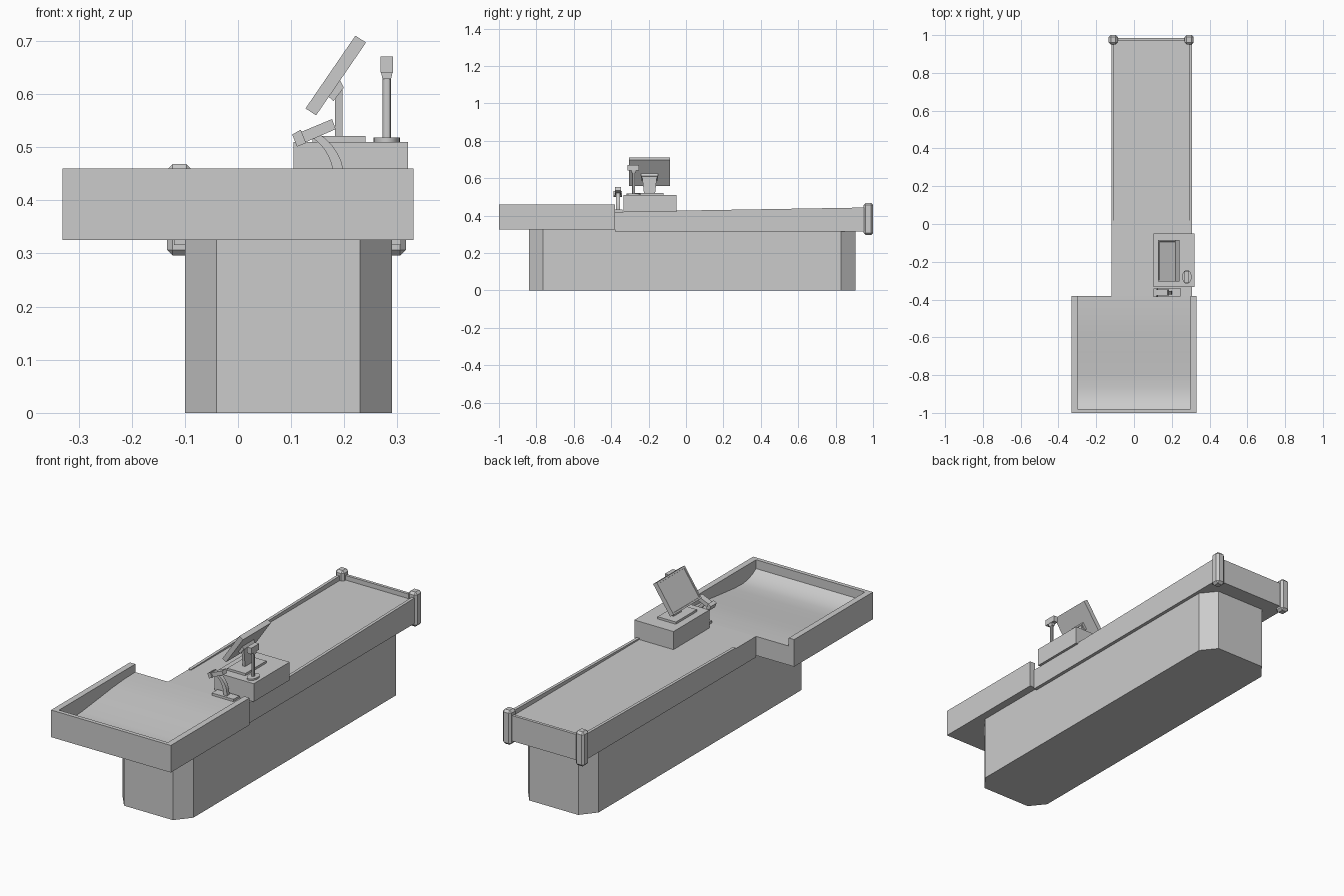
import bpy, bmesh, math
from mathutils import Vector

if "Cube" in bpy.data.objects:
    bpy.data.objects.remove(bpy.data.objects["Cube"])


def prism(name, profile, axis, lo, hi):
    """Extrude a 2D profile along an axis: x takes (y,z), y takes (x,z), z takes (x,y)."""
    def place(a, b, t):
        return {'x': (t, a, b), 'y': (a, t, b), 'z': (a, b, t)}[axis]
    bm = bmesh.new()
    face = bm.faces.new([bm.verts.new(place(a, b, lo)) for a, b in profile])
    ext = bmesh.ops.extrude_face_region(bm, geom=[face])
    shift = Vector(place(0, 0, hi - lo))
    for v in [g for g in ext['geom'] if isinstance(g, bmesh.types.BMVert)]:
        v.co += shift
    bmesh.ops.recalc_face_normals(bm, faces=bm.faces)
    me = bpy.data.meshes.new(name)
    bm.to_mesh(me)
    bm.free()
    ob = bpy.data.objects.new(name, me)
    bpy.context.collection.objects.link(ob)
    return ob


def box(name, x0, x1, y0, y1, z0, z1, bevel=0):
    ob = prism(name, [(x0, y0), (x1, y0), (x1, y1), (x0, y1)], 'z', z0, z1)
    if bevel:
        m = ob.modifiers.new('bevel', 'BEVEL')
        m.width, m.segments = bevel, 1
    return ob


def smooth(ob, angle=30):
    bpy.ops.object.select_all(action='DESELECT')
    ob.select_set(True)
    bpy.context.view_layer.objects.active = ob
    bpy.ops.object.shade_smooth_by_angle(angle=math.radians(angle))


# Base cabinet with cut corners
x0, x1, y0, y1, cx, cy = -0.10, 0.29, -0.84, 0.905, 0.06, 0.075
prism('base_cabinet', [(x0 + cx, y0), (x1 - cx, y0), (x1, y0 + cy), (x1, y1 - cy),
                       (x1 - cx, y1), (x0 + cx, y1), (x0, y1 - cy), (x0, y0 + cy)],
      'z', 0, 0.325)

# Conveyor body with rising side rails and end rail
box('conveyor_body', -0.12, 0.307, -0.38, 0.985, 0.316, 0.42)
for name, a, b in (('left_rail', -0.12, -0.105), ('right_rail', 0.292, 0.307)):
    prism(name, [(-0.22, 0.42), (0.985, 0.42), (0.985, 0.444), (-0.22, 0.424)], 'x', a, b)
box('end_rail', -0.105, 0.292, 0.970, 0.985, 0.42, 0.443)

# End bumper posts
for name, x in (('left_bumper', -0.11), ('right_bumper', 0.292)):
    box(name, x - 0.024, x + 0.024, 0.95, 1.0, 0.296, 0.468, 0.011)

# Bagging tray: U-shaped wall and dished floor
prism('tray_wall', [(-0.33, -1), (0.33, -1), (0.33, -0.38), (0.30, -0.38), (0.30, -0.98),
                    (-0.30, -0.98), (-0.30, -0.38), (-0.33, -0.38)], 'z', 0.325, 0.46)
dish = [(-0.38, 0.42), (-0.47, 0.418), (-0.56, 0.411), (-0.68, 0.397), (-0.80, 0.384),
        (-0.87, 0.380), (-0.91, 0.385), (-0.95, 0.398), (-0.98, 0.416)]
smooth(prism('tray_floor', dish + [(-0.98, 0.325), (-0.38, 0.325)], 'x', -0.30, 0.30), 35)

# Register housing
box('register_housing', 0.104, 0.32, -0.333, -0.05, 0.42, 0.51)

# Monitor stand and mount
box('monitor_foot', 0.14, 0.24, -0.285, -0.12, 0.51, 0.521)
prism('monitor_neck', [(-0.225, 0.52), (-0.165, 0.52), (-0.155, 0.612), (-0.235, 0.612)],
      'x', 0.183, 0.197)
prism('monitor_mount', [(0.168, 0.597), (0.180, 0.587), (0.199, 0.612), (0.192, 0.626)],
      'y', -0.24, -0.15)

# Tilted monitor, its screen recessed into a bezel
monitor = prism('monitor', [(0.127, 0.573), (0.147, 0.560), (0.241, 0.697), (0.221, 0.710)],
                'y', -0.305, -0.085)
bm = bmesh.new()
bm.from_mesh(monitor.data)
normal = Vector((-0.82, 0, 0.57))
screen = max(bm.faces, key=lambda f: f.normal.dot(normal))
bmesh.ops.inset_region(bm, faces=[screen], thickness=0.012)
bmesh.ops.inset_region(bm, faces=[screen], thickness=0.001, depth=-0.004)
bm.to_mesh(monitor.data)
bm.free()

# Customer display on a pole
px, py = 0.28, -0.28


def cylinder(name, rx, ry, z0, z1, sides=20):
    pts = [(px + rx * math.cos(2 * math.pi * i / sides), py + ry * math.sin(2 * math.pi * i / sides))
           for i in range(sides)]
    smooth(prism(name, pts, 'z', z0, z1))


cylinder('pole_foot', 0.025, 0.037, 0.51, 0.518)
cylinder('pole', 0.008, 0.008, 0.515, 0.632, 12)
prism('display_socket', [(px - 0.008, 0.628), (px + 0.008, 0.628),
                         (px + 0.011, 0.642), (px - 0.011, 0.642)], 'y', py - 0.012, py + 0.012)
box('display_head', px - 0.012, px + 0.012, py - 0.032, py + 0.030, 0.641, 0.671)

# Handheld scanner: foot, curved handle, head and nose
box('scanner_foot', 0.125, 0.245, -0.385, -0.34, 0.42, 0.432)
cx, cz = 0.10, 0.44
angles = [math.radians(a) for a in range(0, 61, 10)]
handle = [(cx + 0.10 * math.cos(a), cz + 0.10 * math.sin(a)) for a in angles]
handle += [(cx + 0.08 * math.cos(a), cz + 0.09 * math.sin(a)) for a in reversed(angles)]
smooth(prism('scanner_handle', handle + [(0.18, 0.425), (0.20, 0.425)], 'y', -0.373, -0.354))
prism('scanner_head', [(0.117, 0.528), (0.124, 0.508), (0.184, 0.534), (0.177, 0.553)],
      'y', -0.379, -0.348)
prism('scanner_nose', [(0.102, 0.524), (0.111, 0.501), (0.128, 0.508), (0.118, 0.533)],
      'y', -0.387, -0.341)
